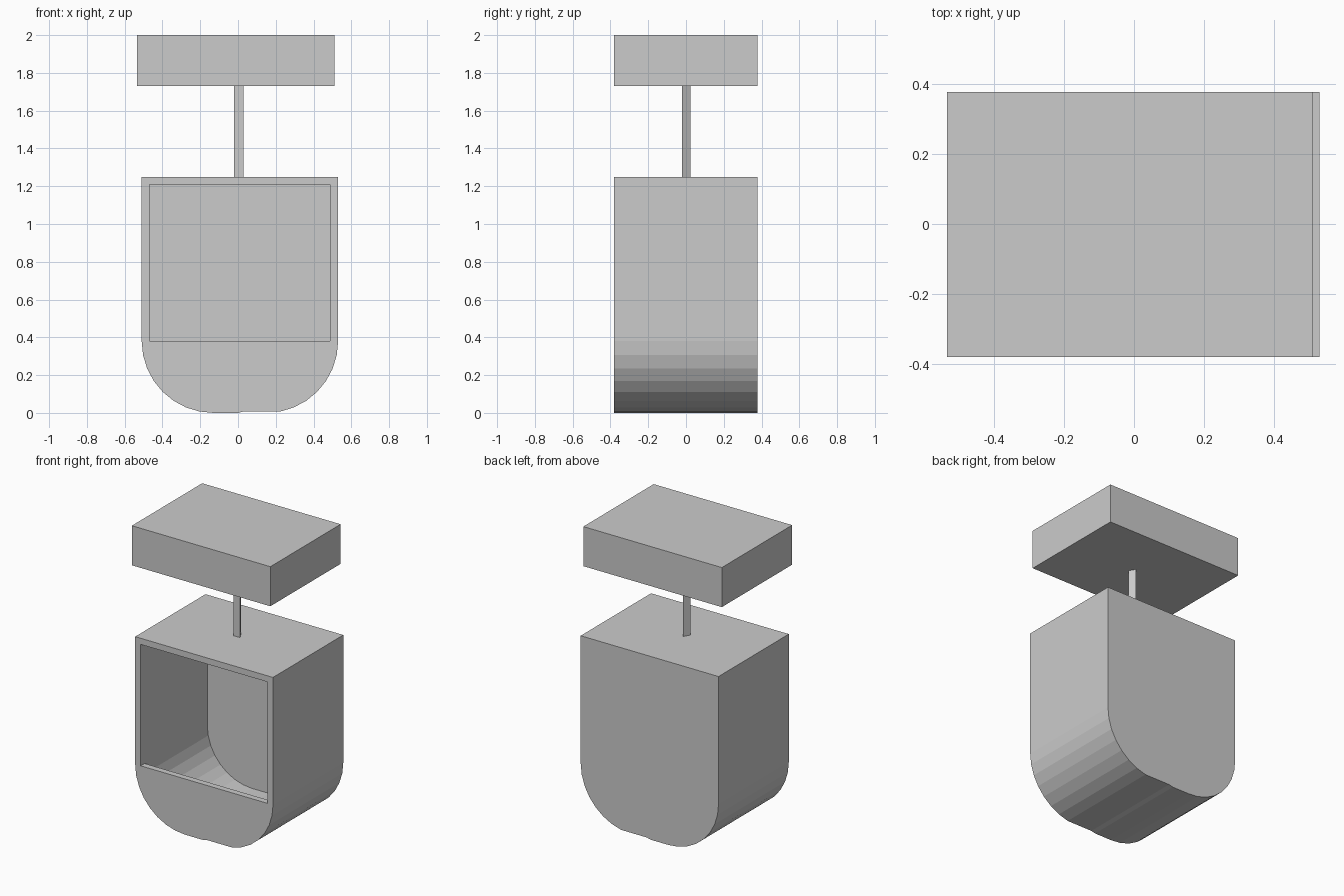
import bpy, bmesh, math

if "Cube" in bpy.data.objects:
    bpy.data.objects.remove(bpy.data.objects["Cube"])

grey = bpy.data.materials.new("light grey")
grey.diffuse_color = (0.6, 0.6, 0.6, 1)
grey.use_nodes = True
grey.node_tree.nodes["Principled BSDF"].inputs["Base Color"].default_value = grey.diffuse_color


def extrude_profile(name, pts, lo, hi, place):
    """Closed prism: 2D profile swept from lo to hi; place maps (a, b, depth) to xyz."""
    bm = bmesh.new()
    n = len(pts)
    a = [bm.verts.new(place(p, q, lo)) for p, q in pts]
    b = [bm.verts.new(place(p, q, hi)) for p, q in pts]
    bm.faces.new(a)
    bm.faces.new(b[::-1])
    for i in range(n):
        bm.faces.new((a[i], b[i], b[(i + 1) % n], a[(i + 1) % n]))
    bmesh.ops.recalc_face_normals(bm, faces=bm.faces)
    me = bpy.data.meshes.new(name)
    bm.to_mesh(me)
    bm.free()
    me.materials.append(grey)
    ob = bpy.data.objects.new(name, me)
    bpy.context.collection.objects.link(ob)
    return ob


def along_y(p, q, d):
    return (p, d, q)


def along_z(p, q, d):
    return (p, q, d)


def tub_profile(inset):
    """Square-topped outline with rounded lower corners, shrunk by inset."""
    r, top = 0.38 - inset, 1.25 - inset
    arc = [(r * math.cos(math.radians(11.25 * k)),
            0.38 - r * math.sin(math.radians(11.25 * k))) for k in range(9)]
    right = [(0.15 + x, z) for x, z in arc[:8]]
    left = [(-0.13 - x, z) for x, z in reversed(arc)]
    flat = [(0.03, arc[7][1]), (0.0, arc[8][1])]
    return [(0.53 - inset, top)] + right + flat + left + [(-0.51 + inset, top)]


def cut(target, cutter):
    mod = target.modifiers.new("cut", 'BOOLEAN')
    mod.operation = 'DIFFERENCE'
    mod.solver = 'EXACT'
    mod.object = cutter
    bpy.context.view_layer.objects.active = target
    bpy.ops.object.modifier_apply(modifier=mod.name)
    bpy.data.objects.remove(cutter)


# hollow body with a rectangular front opening
body = extrude_profile("body", tub_profile(0), -0.38, 0.378, along_y)
cut(body, extrude_profile("cavity", tub_profile(0.042), -0.338, 0.338, along_y))
window = [(-0.468, 0.38), (0.488, 0.38), (0.488, 1.208), (-0.468, 1.208)]
cut(body, extrude_profile("opening", window, -0.5, -0.2, along_y))

# three-sided stem
extrude_profile("stem", [(-0.02, -0.02), (0.03, -0.02), (0.005, 0.024)],
                1.245, 1.735, along_z)

# top block
block = [(-0.535, -0.38), (0.51, -0.38), (0.51, 0.378), (-0.535, 0.378)]
extrude_profile("top_block", block, 1.73, 2.0, along_z)
